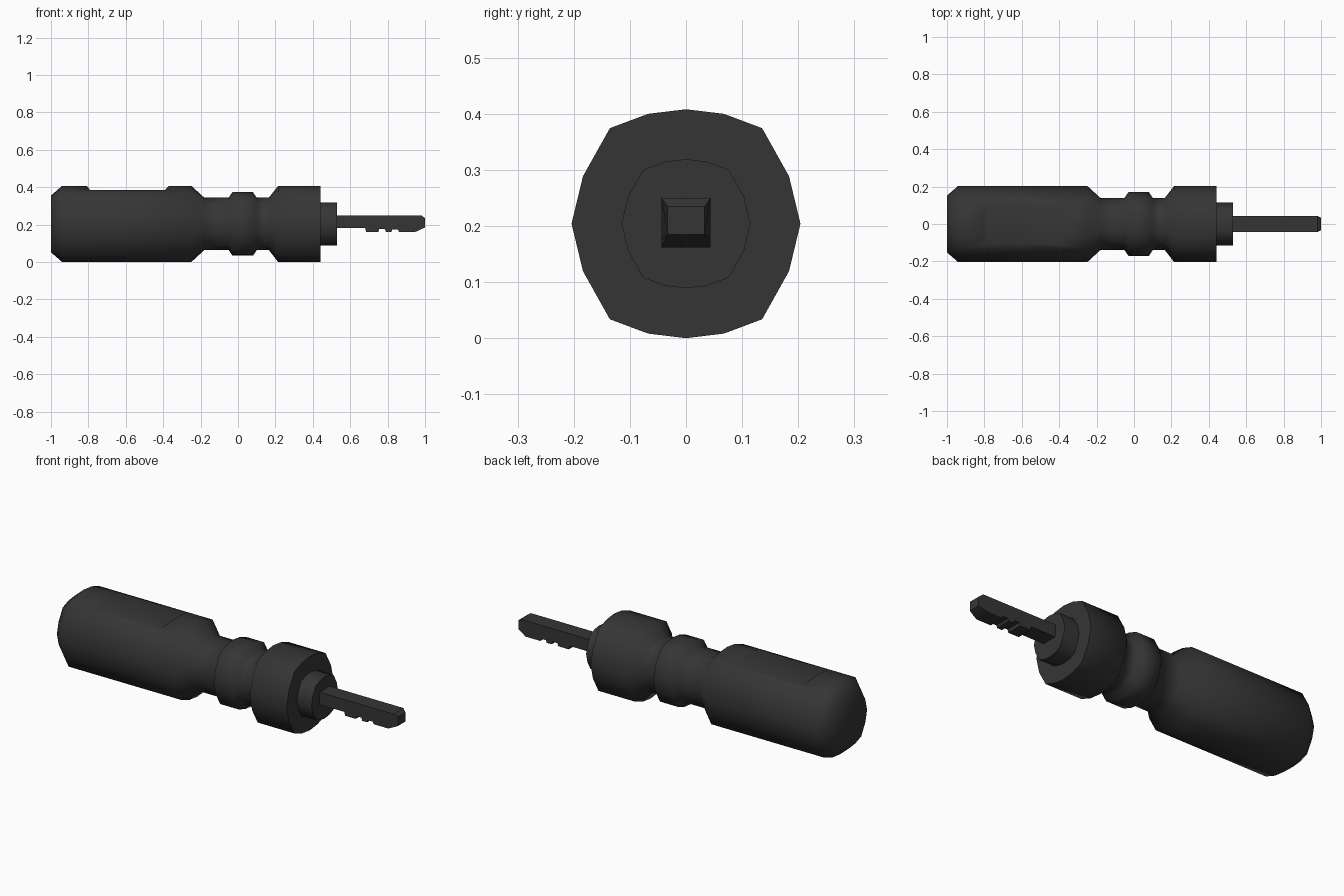
import bpy, bmesh

cube = bpy.data.objects.get("Cube")
if cube:
    bpy.data.objects.remove(cube, do_unlink=True)

AXIS_Z = 0.204

black = bpy.data.materials.new("charcoal black")
black.use_nodes = True
black.diffuse_color = (0.036, 0.036, 0.036, 1)
bsdf = next(n for n in black.node_tree.nodes if n.type == 'BSDF_PRINCIPLED')
bsdf.inputs["Base Color"].default_value = black.diffuse_color
bsdf.inputs["Roughness"].default_value = 0.8


def make_object(name, bm):
    bmesh.ops.recalc_face_normals(bm, faces=bm.faces)
    mesh = bpy.data.meshes.new(name)
    bm.to_mesh(mesh)
    bm.free()
    mesh.materials.append(black)
    obj = bpy.data.objects.new(name, mesh)
    bpy.context.collection.objects.link(obj)
    return obj


def activate(obj):
    bpy.ops.object.select_all(action='DESELECT')
    obj.select_set(True)
    bpy.context.view_layer.objects.active = obj


# Sixteen-sided section, mirrored from one quarter
quarter = [(0, 1), (0.33, 0.96), (0.665, 0.835), (0.9, 0.415)]
right_half = quarter + [(1, 0)] + [(y, -z) for y, z in reversed(quarter)]
section = right_half + [(-y, z) for y, z in reversed(right_half[1:-1])]


def loft(name, profile):
    """Sweep the section along x, scaled by each profile radius."""
    bm = bmesh.new()
    rings = [[bm.verts.new((x, y * r, AXIS_Z + z * r)) for y, z in section]
             for x, r in profile]
    n = len(section)
    for a, b in zip(rings, rings[1:]):
        for i in range(n):
            j = (i + 1) % n
            bm.faces.new((a[i], a[j], b[j], b[i]))
    bm.faces.new(rings[0])
    bm.faces.new(rings[-1])
    return make_object(name, bm)


def extrude_side(name, outline, half_width):
    """Extrude an x-z outline across y."""
    bm = bmesh.new()
    face = bm.faces.new([bm.verts.new((x, -half_width, z)) for x, z in outline])
    moved = bmesh.ops.extrude_face_region(bm, geom=[face])["geom"]
    verts = [v for v in moved if isinstance(v, bmesh.types.BMVert)]
    bmesh.ops.translate(bm, verts=verts, vec=(0, 2 * half_width, 0))
    return make_object(name, bm)


# Handle with chamfered butt, ringed neck and flared head
R, NECK, RING = 0.204, 0.14, 0.17
handle = loft("handle", [
    (-1, 0.152), (-0.94, R), (-0.25, R), (-0.18, NECK), (-0.05, NECK),
    (-0.03, RING), (0.08, RING), (0.1, NECK), (0.165, NECK), (0.215, R), (0.44, R)])

# Flat thumb recess on top of the handle
cutter = extrude_side("recess_cutter", [
    (-0.79, 0.385), (-0.39, 0.385), (-0.36, 0.42), (-0.82, 0.42)], 0.15)
cutter.hide_render = True
cut = handle.modifiers.new("recess", 'BOOLEAN')
cut.operation, cut.solver, cut.object = 'DIFFERENCE', 'EXACT', cutter
activate(handle)
bpy.ops.object.modifier_apply(modifier=cut.name)
bpy.data.objects.remove(cutter, do_unlink=True)

# Collar that holds the blade
collar = loft("collar", [(0.43, 0.115), (0.53, 0.115)])

# Toothed blade with a tapered tip
TOP, BASE, TOOTH = 0.25, 0.182, 0.162
blade = extrude_side("key_blade", [
    (0.52, TOP), (0.52, BASE), (0.68, BASE), (0.685, TOOTH), (0.75, TOOTH),
    (0.755, 0.178), (0.785, 0.178), (0.79, TOOTH), (0.82, TOOTH), (0.825, 0.175),
    (0.855, 0.175), (0.86, TOOTH), (0.95, TOOTH), (1, 0.185), (1, 0.235),
    (0.98, TOP)], 0.044)
for v in blade.data.vertices:
    if v.co.x > 0.99:
        v.co.y *= 0.75

for obj, angle in ((handle, 1.0), (collar, 1.0), (blade, 0.6)):
    activate(obj)
    bpy.ops.object.shade_smooth_by_angle(angle=angle)
